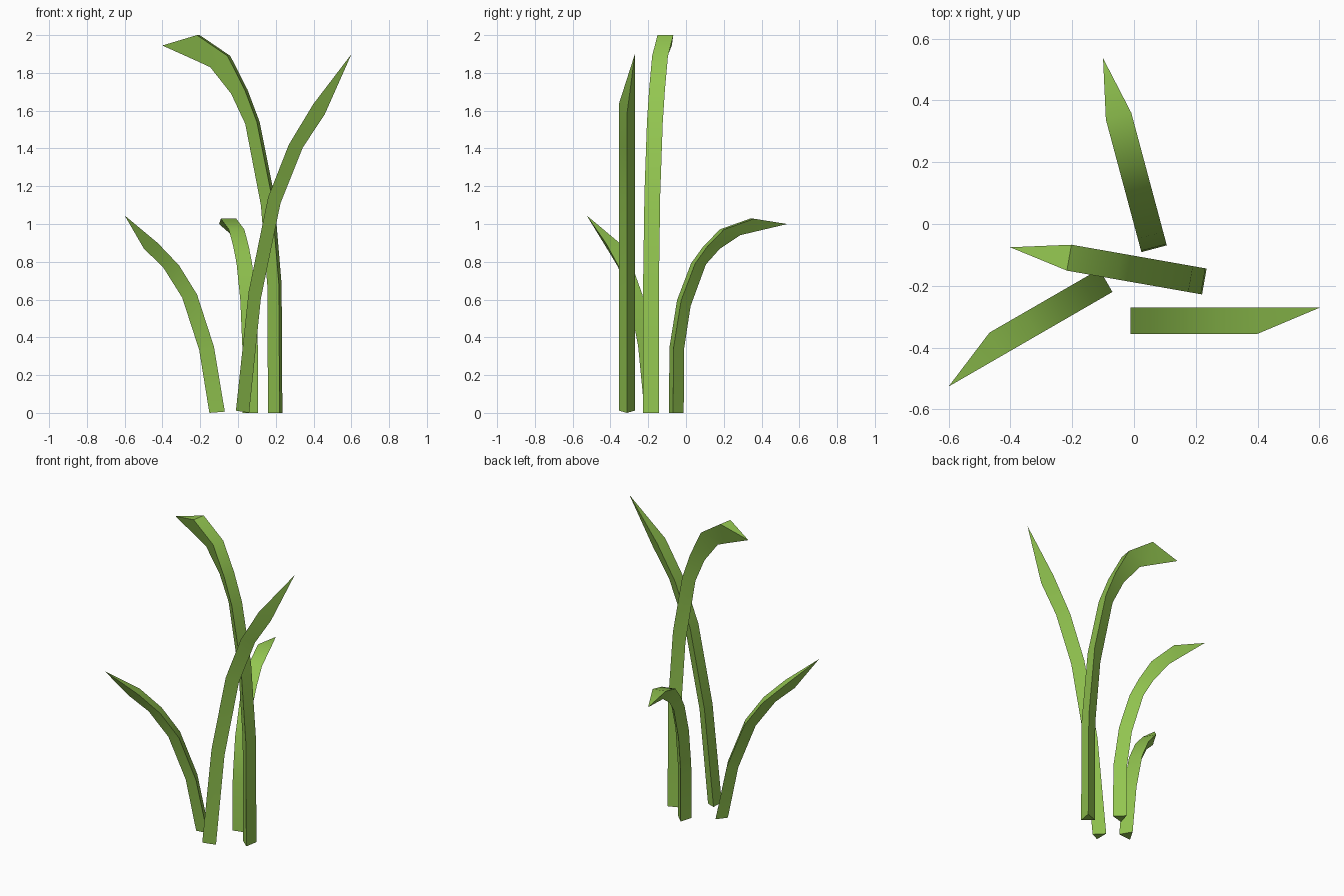
import bpy, bmesh
from math import cos, sin, radians
from mathutils import Vector

if "Cube" in bpy.data.objects:
    bpy.data.objects.remove(bpy.data.objects["Cube"])

HALF = 0.0425  # half width of the flat back of a blade

green = bpy.data.materials.new("grass_green")
green.diffuse_color = (0.29, 0.56, 0.08, 1)
green.use_nodes = True
green.node_tree.nodes["Principled BSDF"].inputs["Base Color"].default_value = green.diffuse_color

# Profiles: (distance along heading, height) of the flat back and of the inner ridge
CURLED = dict(
    back=[(0, 0), (.004, .68), (.045, 1.16), (.122, 1.54), (.187, 1.71), (.28, 1.89), (.444, 2.0)],
    ridge=[(.07, 0), (.073, .67), (.108, 1.1), (.192, 1.53), (.268, 1.69), (.38, 1.83), (.45, 1.862)],
    tip=(.638, 0, 1.945))
LEANING = dict(
    back=[(0, .012), (.067, .64), (.17, 1.14), (.28, 1.42), (.41, 1.635)],
    ridge=[(.07, 0), (.132, .605), (.236, 1.11), (.354, 1.405), (.47, 1.58)],
    tip=(.612, HALF, 1.9))


def blade(name, profile, base, heading, z_scale):
    """Three-sided blade swept along a bent profile and closed to a point."""
    a = radians(heading)
    ahead, left = Vector((cos(a), sin(a), 0)), Vector((-sin(a), cos(a), 0))
    origin = Vector((*base, 0))
    bm = bmesh.new()

    def vert(u, v, z):
        return bm.verts.new(origin + ahead * u + left * v + Vector((0, 0, z * z_scale)))

    rings = [(vert(bu, HALF, bz), vert(bu, -HALF, bz), vert(ru, 0, rz))
             for (bu, bz), (ru, rz) in zip(profile["back"], profile["ridge"])]
    tip = vert(*profile["tip"])
    bm.faces.new(rings[0])
    for lo, hi in zip(rings, rings[1:]):
        for i in range(3):
            j = (i + 1) % 3
            bm.faces.new((lo[i], lo[j], hi[j], hi[i]))
    for i in range(3):
        bm.faces.new((rings[-1][i], rings[-1][(i + 1) % 3], tip))
    bmesh.ops.recalc_face_normals(bm, faces=bm.faces)

    mesh = bpy.data.meshes.new(name)
    bm.to_mesh(mesh)
    bm.free()
    mesh.materials.append(green)
    obj = bpy.data.objects.new(name, mesh)
    bpy.context.collection.objects.link(obj)
    bpy.ops.object.select_all(action='DESELECT')
    obj.select_set(True)
    bpy.context.view_layer.objects.active = obj
    bpy.ops.object.shade_smooth_by_angle(angle=radians(35))


# Tall and short blade of each kind
blade("tall_curled_blade", CURLED, (.2275, -.186), 170, 1)
blade("short_curled_blade", CURLED, (.065, -.08), 105, .514)
blade("tall_leaning_blade", LEANING, (-.011, -.313), 0, 1)
blade("short_leaning_blade", LEANING, (-.091, -.183), 210, .55)
